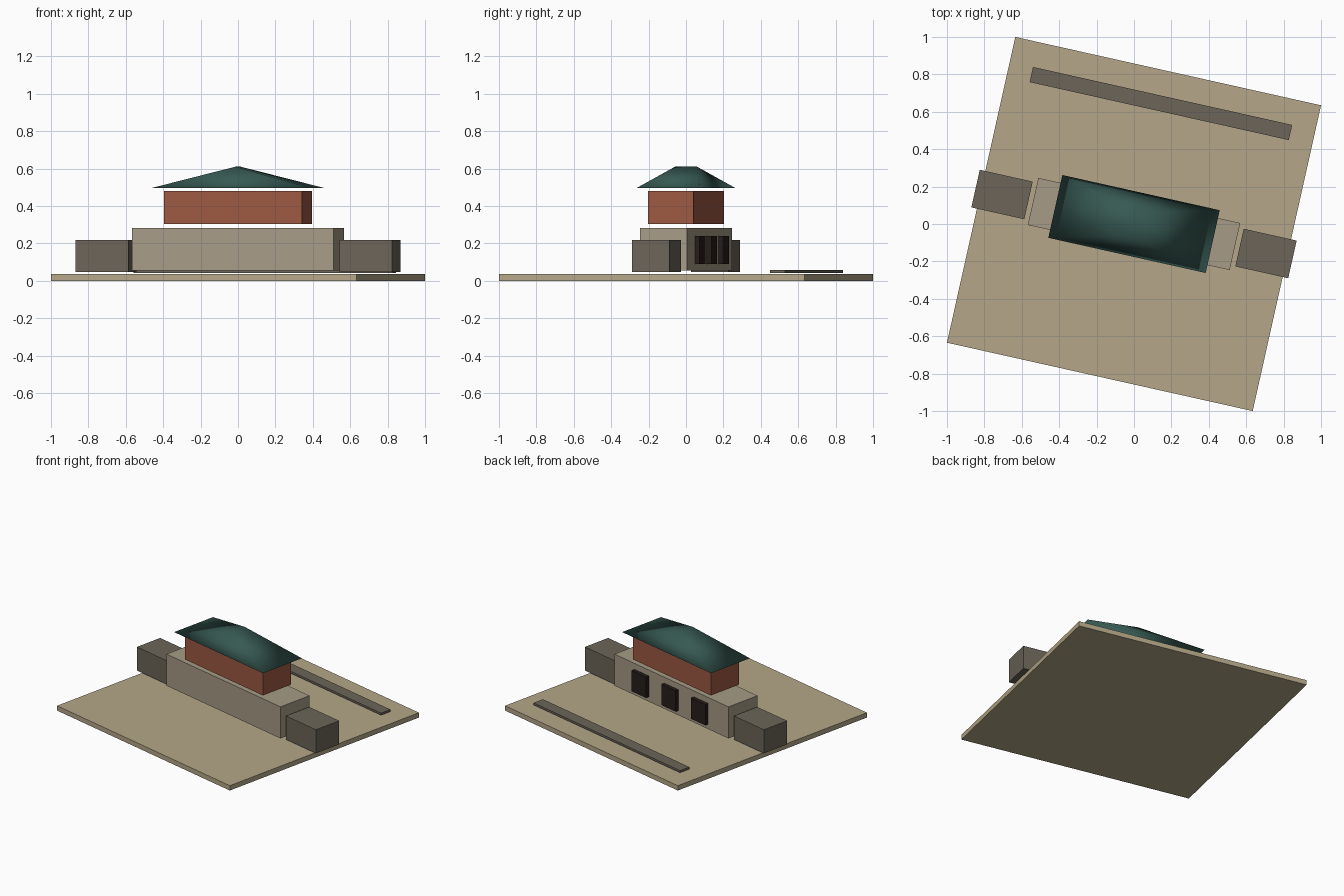
import bpy, bmesh
from math import radians
from mathutils import Matrix

if "Cube" in bpy.data.objects:
    bpy.data.objects.remove(bpy.data.objects["Cube"])

TURN = Matrix.Rotation(radians(-12.6), 4, 'Z')  # whole site is turned


def material(name, rgb):
    m = bpy.data.materials.new(name)
    m.diffuse_color = (*rgb, 1)
    m.use_nodes = True
    m.node_tree.nodes["Principled BSDF"].inputs["Base Color"].default_value = m.diffuse_color
    return m


sand = material("sand", (0.46, 0.39, 0.25))
stone = material("stone", (0.38, 0.33, 0.24))
dark_stone = material("dark_stone", (0.15, 0.13, 0.10))
brick = material("brick", (0.33, 0.10, 0.055))
green = material("green", (0.038, 0.10, 0.085))
dark = material("dark", (0.02, 0.012, 0.01))


def finish(name, bm, mat, smooth=False):
    bmesh.ops.recalc_face_normals(bm, faces=bm.faces)
    for f in bm.faces:
        f.smooth = smooth
    me = bpy.data.meshes.new(name)
    bm.to_mesh(me)
    bm.free()
    me.materials.append(mat)
    ob = bpy.data.objects.new(name, me)
    ob.matrix_world = TURN
    bpy.context.collection.objects.link(ob)
    return ob


def box(name, mat, u, v, size_u, size_v, z0, z1):
    bm = bmesh.new()
    bmesh.ops.create_cube(bm, size=1, matrix=Matrix.Translation((u, v, (z0 + z1) / 2))
                          @ Matrix.Diagonal((size_u, size_v, z1 - z0, 1)))
    return finish(name, bm, mat)


# Ground slab and the low path strip behind the building
box("ground_slab", sand, 0, 0, 1.675, 1.675, 0, 0.035)
box("path_strip", dark_stone, 0, 0.66, 1.42, 0.083, 0.042, 0.057)

# Lower and upper storeys
box("lower_storey", stone, 0, 0, 1.106, 0.258, 0.055, 0.283)
box("upper_storey", brick, 0, 0, 0.754, 0.248, 0.303, 0.48)

# Side wings
for side, s in (("left", -1), ("right", 1)):
    box(side + "_wing", dark_stone, s * 0.723, 0, 0.29, 0.206, 0.048, 0.218)

# Openings on the back wall
for i in range(3):
    box(f"back_opening_{i + 1}", dark, (i - 1) * 0.287, 0.14, 0.14, 0.03, 0.09, 0.24)

# Roof: wide eaves rising to a short ridge across the building, smooth shaded
bm = bmesh.new()
eaves = [bm.verts.new((x * 0.431, y * 0.172, 0.497))
         for x, y in ((-1, -1), (1, -1), (1, 1), (-1, 1))]
front = bm.verts.new((0, -0.06, 0.61))
back = bm.verts.new((0, 0.06, 0.61))
a, b, c, d = eaves
for face in ((d, c, b, a), (a, b, front), (b, c, back, front),
             (c, d, back), (d, a, front, back)):
    bm.faces.new(face)
finish("roof", bm, green, smooth=True)
